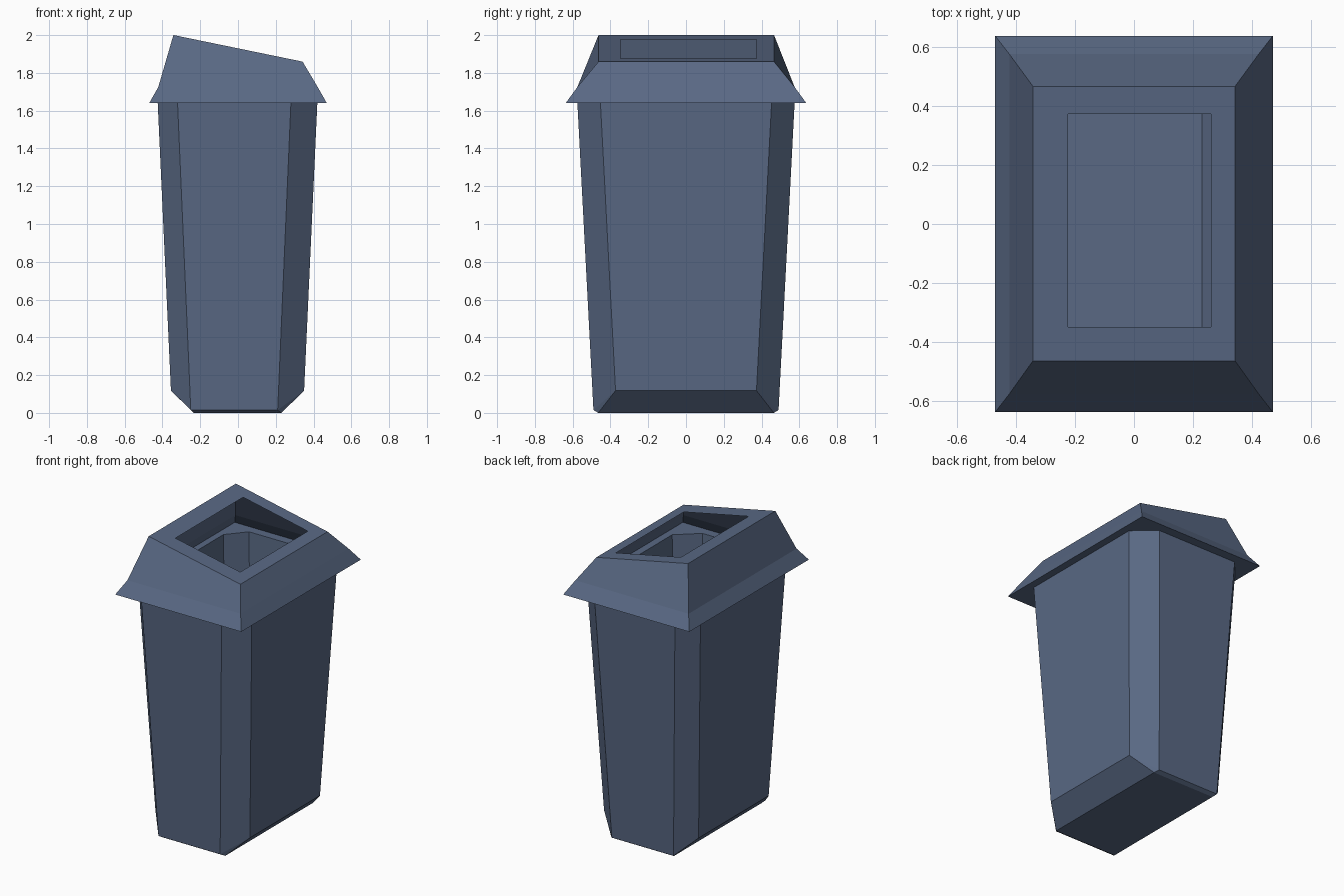
import bpy, bmesh

if "Cube" in bpy.data.objects:
    bpy.data.objects.remove(bpy.data.objects["Cube"])

mat = bpy.data.materials.new("slate_blue")
mat.diffuse_color = (0.1, 0.14, 0.23, 1)
mat.use_nodes = True
mat.node_tree.nodes["Principled BSDF"].inputs["Base Color"].default_value = mat.diffuse_color


def loft(name, rings, cap_bottom=False):
    """Bridge equal-length rings, listed from bottom/inside outwards."""
    bm = bmesh.new()
    loops = [[bm.verts.new(p) for p in ring] for ring in rings]
    n = len(loops[0])
    for a, b in zip(loops, loops[1:]):
        for i in range(n):
            j = (i + 1) % n
            bm.faces.new((a[i], a[j], b[j], b[i]))
    if cap_bottom:
        bm.faces.new(loops[0][::-1])
    bmesh.ops.remove_doubles(bm, verts=bm.verts, dist=0.0005)
    me = bpy.data.meshes.new(name)
    bm.to_mesh(me)
    bm.free()
    me.materials.append(mat)
    ob = bpy.data.objects.new(name, me)
    bpy.context.collection.objects.link(ob)
    return ob


def rect(x0, x1, y0, y1, z, copies=1):
    """Rectangle; z may be a function of x. Doubled corners match an octagon."""
    zf = z if callable(z) else (lambda x: z)
    pts = [(x1, y0), (x1, y1), (x0, y1), (x0, y0)]
    return [(x, y, zf(x)) for x, y in pts for _ in range(copies)]


def octagon(fx0, fx1, fy, fz, sx0, sx1, sy, sz):
    """Chamfered rectangle: front/back corners at fz, side corners at sz."""
    return [(fx1, -fy, fz), (sx1, -sy, sz), (sx1, sy, sz), (fx1, fy, fz),
            (fx0, fy, fz), (sx0, sy, sz), (sx0, -sy, sz), (fx0, -fy, fz)]


# Tapered bin with chamfered corners and bevelled foot
mouth = octagon(-0.32, 0.28, 0.575, 1.64, -0.425, 0.42, 0.453, 1.64)
foot = octagon(-0.25, 0.21, 0.49, 0.015, -0.355, 0.35, 0.373, 0.118)
base = rect(-0.235, 0.23, -0.465, 0.465, 0.0, copies=2)
loft("bin_body", [base, foot, mouth], cap_bottom=True)

# Flat flange joining the bin mouth to the lid rim
loft("lid_flange", [mouth, rect(-0.47, 0.47, -0.637, 0.637, 1.64, copies=2)])


# Flared lid with a sloping top and rectangular opening
def slope(x):
    return 1.93 - x * 0.14 / 0.68


loft("lid", [
    rect(-0.47, 0.47, -0.637, 0.637, 1.64),
    rect(-0.422, 0.422, -0.575, 0.575, 1.725),
    rect(-0.342, 0.342, -0.463, 0.466, slope),
    rect(-0.223, 0.26, -0.348, 0.373, slope),
])
